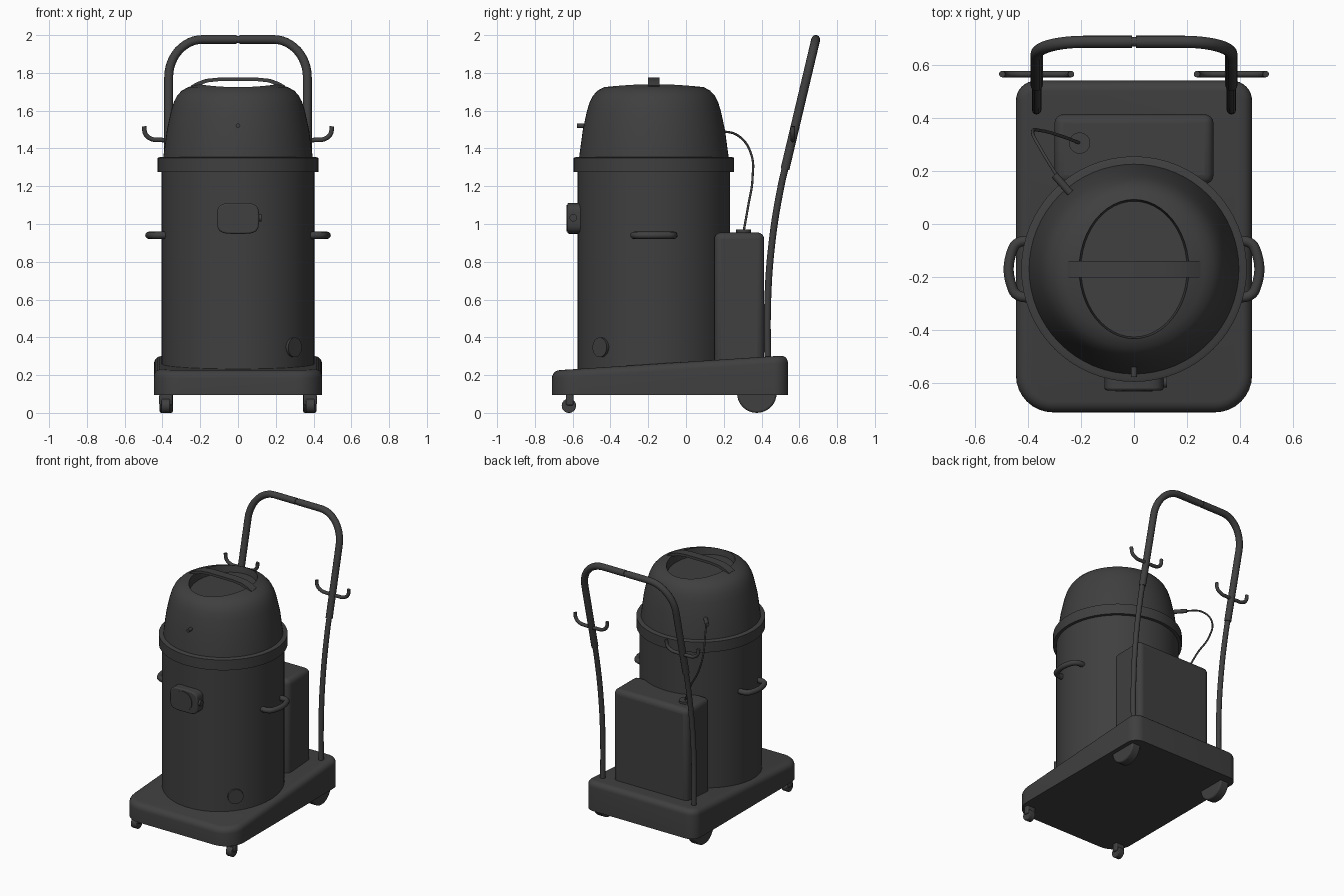
import bpy, bmesh
from math import sin, cos, pi, radians, copysign
from mathutils import Vector

if "Cube" in bpy.data.objects:
    bpy.data.objects.remove(bpy.data.objects["Cube"])

mat = bpy.data.materials.new("dark_grey_plastic")
mat.use_nodes = True
GREY = (0.05, 0.05, 0.05, 1)
mat.diffuse_color = GREY
mat.node_tree.nodes["Principled BSDF"].inputs["Base Color"].default_value = GREY
parts = []
CY = -0.17  # drum axis


def link(name, data):
    ob = bpy.data.objects.new(name, data)
    bpy.context.collection.objects.link(ob)
    data.materials.append(mat)
    return ob


def finish(name, bm, bevel=0.0, segments=3):
    bmesh.ops.recalc_face_normals(bm, faces=bm.faces)
    me = bpy.data.meshes.new(name)
    bm.to_mesh(me)
    bm.free()
    ob = link(name, me)
    if bevel:
        mod = ob.modifiers.new("rounding", "BEVEL")
        mod.width, mod.segments, mod.limit_method = bevel, segments, "ANGLE"
    parts.append(ob)
    return ob


def loft(name, rings, bevel=0.0):
    """Skin a stack of equal-length closed rings and cap both ends."""
    bm = bmesh.new()
    vs = [[bm.verts.new(p) for p in ring] for ring in rings]
    n = len(vs[0])
    for a, b in zip(vs, vs[1:]):
        for i in range(n):
            j = (i + 1) % n
            bm.faces.new((a[i], a[j], b[j], b[i]))
    bm.faces.new(vs[0])
    bm.faces.new(vs[-1])
    return finish(name, bm, bevel)


def lathe(name, profile, steps=64):
    bm = bmesh.new()
    vs = [bm.verts.new((r, CY, z)) for r, z in profile]
    es = [bm.edges.new(p) for p in zip(vs, vs[1:])]
    bmesh.ops.spin(bm, geom=vs + es, cent=(0, CY, 0), axis=(0, 0, 1),
                   angle=2 * pi, steps=steps)
    bmesh.ops.remove_doubles(bm, verts=bm.verts, dist=1e-4)
    return finish(name, bm)


def prism(name, outline, y0, y1, bevel=0.0):
    return loft(name, [[(x, y, z) for x, z in outline] for y in (y0, y1)], bevel)


def rod(name, r, p0, p1, bevel=0.0, sides=32):
    p0, p1 = Vector(p0), Vector(p1)
    bm = bmesh.new()
    bmesh.ops.create_cone(bm, cap_ends=True, segments=sides, radius1=r,
                          radius2=r, depth=(p1 - p0).length)
    turn = (p1 - p0).to_track_quat("Z", "Y").to_matrix().to_4x4()
    turn.translation = (p0 + p1) / 2
    bm.transform(turn)
    return finish(name, bm, bevel)


def box(name, lo, hi, bevel=0.0, segments=4):
    lo, hi = Vector(lo), Vector(hi)
    bm = bmesh.new()
    bmesh.ops.create_cube(bm, size=1)
    for v in bm.verts:
        v.co = (lo + hi) / 2 + v.co * (hi - lo)
    return finish(name, bm, bevel, segments)


def tube(name, pts, r, smooth=True):
    cu = bpy.data.curves.new(name, "CURVE")
    cu.dimensions = "3D"
    cu.bevel_depth, cu.bevel_resolution, cu.use_fill_caps = r, 4, True
    sp = cu.splines.new("BEZIER" if smooth else "POLY")
    target = sp.bezier_points if smooth else sp.points
    target.add(len(pts) - 1)
    for q, p in zip(target, pts):
        if smooth:
            q.co = p
            q.handle_left_type = q.handle_right_type = "AUTO"
        else:
            q.co = (*p, 1)
    return link(name, cu)


# Sloping trolley base with rounded corners and top edge
def base_ring(inset, drop):
    ring = []
    for k, (sx, y, r) in enumerate([(1, 0.54, 0.075), (-1, 0.54, 0.075),
                                    (-1, -0.71, 0.14), (1, -0.71, 0.14)]):
        sy = copysign(1, y)
        for i in range(9):
            a = (k + i / 8) * pi / 2
            px = sx * (0.445 - r) + (r - inset) * cos(a)
            py = y - sy * r + (r - inset) * sin(a)
            ring.append((px, py, 0.095 if drop is None else 0.27 + 0.065 * py - drop))
    return ring


bevel_rings = [base_ring(0.04 * (1 - cos(a)), 0.04 * (1 - sin(a)))
               for a in (i * pi / 10 for i in range(6))]
loft("trolley_base", [base_ring(0, None)] + bevel_rings)

# Drum, rim and domed motor head
lathe("drum", [(0, 0.2), (0.404, 0.2), (0.404, 1.29), (0, 1.29)])
lathe("drum_rim", [(0, 1.275), (0.425, 1.275), (0.425, 1.35), (0.412, 1.355), (0, 1.355)])
head = lathe("motor_head", [(0, 1.33), (0.398, 1.33), (0.395, 1.36), (0.376, 1.5),
                            (0.354, 1.6), (0.34, 1.645), (0.322, 1.68), (0.298, 1.706),
                            (0.265, 1.724), (0.2, 1.742), (0.1, 1.753), (0, 1.757)])

# Grip pocket cut into the head, bridged by a flat grip bar
oval = [(2 * pi * i / 48) for i in range(48)]
cutter = loft("pocket_cutter", [[(s * 0.215 * cos(a), CY + s * 0.275 * sin(a), z)
                                 for a in oval] for z, s in ((1.68, 0.93), (1.9, 1.05))])
mod = head.modifiers.new("pocket", "BOOLEAN")
mod.operation, mod.object, mod.solver = "DIFFERENCE", cutter, "EXACT"
bpy.context.view_layer.objects.active = head
bpy.ops.object.modifier_apply(modifier=mod.name)
parts.remove(cutter)
bpy.data.objects.remove(cutter)
half = [(0.25, 1.732), (0.215, 1.752), (0.17, 1.768), (0.1, 1.775)]
top = half + [(-x, z) for x, z in reversed(half)]
prism("grip_bar", top + [(x * 0.95, z - 0.018) for x, z in reversed(top)],
      CY - 0.031, CY + 0.031)
rod("front_pin", 0.012, (0, -0.5, 1.52), (0, -0.577, 1.52))

# Suction inlet on the front of the drum
outline = [(copysign(0.111 * abs(cos(a)) ** 0.5, cos(a)),
            1.03 + copysign(0.082 * abs(sin(a)) ** 0.5, sin(a))) for a in oval]
prism("inlet_housing", outline, -0.627, -0.54, 0.008)
rod("inlet_cover", 0.07, (0, -0.6, 1.03), (0, -0.632, 1.03))
rod("inlet_catch", 0.02, (0.09, -0.597, 1.033), (0.125, -0.597, 1.033))

# Drain plug on the front corner of the drum
out = Vector((0.725, -0.69, 0)).normalized()
axis = Vector((0, CY, 0.347))
rod("drain_plug", 0.052, axis + out * 0.38, axis + out * 0.417)

# Tank behind the drum, with cap and cable to the head
box("rear_tank", (-0.3, 0.15, 0.24), (0.3, 0.414, 0.955), 0.035)
rod("tank_cap", 0.04, (-0.205, 0.305, 0.94), (-0.205, 0.305, 0.97))
tube("cable", [(-0.205, 0.305, 0.96), (-0.27, 0.33, 1.1), (-0.35, 0.352, 1.24),
               (-0.382, 0.345, 1.37), (-0.35, 0.28, 1.465), (-0.28, 0.165, 1.495)], 0.006)
rod("cable_plug", 0.014, (-0.3, 0.185, 1.495), (-0.225, 0.1, 1.495))


# Push handle: points on the tilted plane of the hoop
def hoop(x, z):
    return (x, 0.524 + 0.237 * (z - 1.29), z)


for s, side in ((1, "left"), (-1, "right")):
    arc = [hoop(s * (0.187 + 0.18 * cos(a)), 1.777 + 0.2 * sin(a))
           for a in (i * pi / 24 for i in range(13))]
    tube("push_handle_" + side, [hoop(s * 0.367, 1.29)] + arc + [hoop(s * 0.008, 1.977)],
         0.0235, smooth=False)
    tube("handle_leg_" + side, [(s * 0.367, y, z) for y, z in (
        (0.433, 0.22), (0.433, 0.6), (0.455, 0.9), (0.503, 1.2), (0.533, 1.33))], 0.018)

    # Cable hook across the handle
    hook = [(0.13, 1.517), (0.122, 1.475), (0.09, 1.45), (0.04, 1.445)]
    hook += [(-x, z) for x, z in reversed(hook)]
    tube("cable_hook_" + side, [(s * 0.367 + x, 0.565, z) for x, z in hook], 0.012)

    # Carrying handle on the drum
    tube("side_handle_" + side, [(s * x, CY + y, 0.94) for x, y in (
        (0.37, 0.105), (0.435, 0.1), (0.457, 0.075), (0.457, -0.075),
        (0.435, -0.1), (0.37, -0.105))], 0.019)

    # Rear wheel and front caster
    rod("rear_wheel_" + side, 0.105, (s * 0.345, 0.375, 0.105),
        (s * 0.415, 0.375, 0.105), 0.01)
    rod("front_caster_" + side, 0.038, (s * 0.36, -0.62, 0.038),
        (s * 0.405, -0.62, 0.038), 0.005)
    box("caster_fork_" + side, (s * 0.382 - 0.035, -0.635, 0.04),
        (s * 0.382 + 0.035, -0.595, 0.1), 0.008, 2)

rod("handle_joint", 0.018, hoop(-0.02, 1.977), hoop(0.02, 1.977))

# Smooth shading with sharp edges kept
bpy.ops.object.select_all(action="DESELECT")
for ob in parts:
    ob.select_set(True)
bpy.context.view_layer.objects.active = parts[0]
bpy.ops.object.shade_smooth_by_angle(angle=radians(35))
